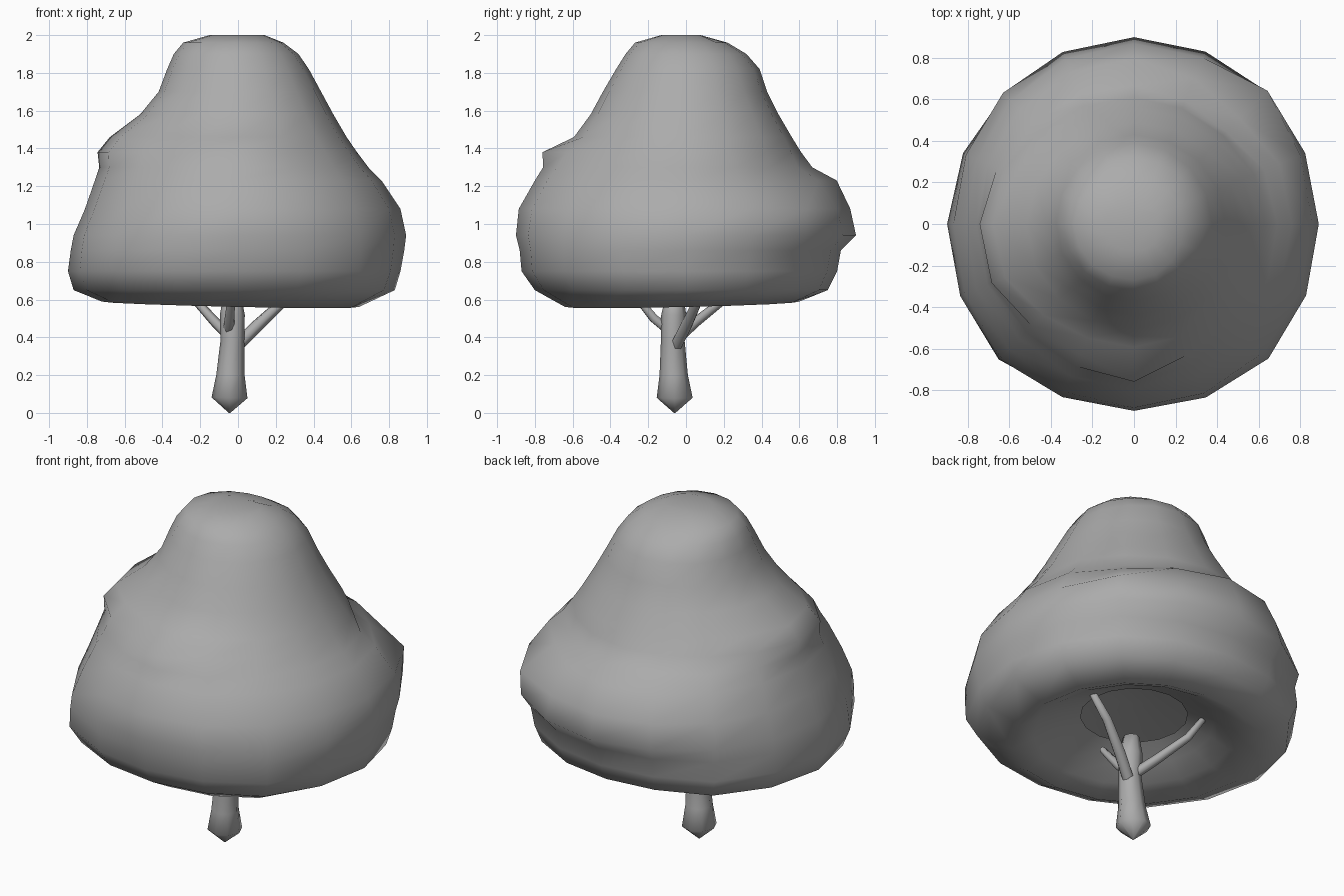
import bpy, bmesh, math
from mathutils import Vector

cube = bpy.data.objects.get("Cube")
if cube:
    bpy.data.objects.remove(cube, do_unlink=True)

# One plain grey for the whole tree
grey = bpy.data.materials.new("plain_grey")
grey.use_nodes = True
colour = (0.41, 0.41, 0.41, 1)
grey.diffuse_color = colour
grey.node_tree.nodes["Principled BSDF"].inputs["Base Color"].default_value = colour


def skin(name, rings, angle=80):
    """Bridge equal-length rings of points into a smooth closed tube."""
    bm = bmesh.new()
    loops = [[bm.verts.new(p) for p in ring] for ring in rings]
    n = len(loops[0])
    for low, high in zip(loops, loops[1:]):
        for i in range(n):
            j = (i + 1) % n
            bm.faces.new((low[i], low[j], high[j], high[i]))
    bm.faces.new(loops[0][::-1])
    bm.faces.new(loops[-1])
    bmesh.ops.recalc_face_normals(bm, faces=bm.faces)
    mesh = bpy.data.meshes.new(name)
    bm.to_mesh(mesh)
    bm.free()
    mesh.materials.append(grey)
    obj = bpy.data.objects.new(name, mesh)
    bpy.context.collection.objects.link(obj)
    bpy.ops.object.select_all(action="DESELECT")
    obj.select_set(True)
    bpy.context.view_layer.objects.active = obj
    bpy.ops.object.shade_smooth_by_angle(angle=math.radians(angle))


def circle(radius, z, count):
    angles = [math.tau * i / count for i in range(count)]
    return [Vector((radius * math.cos(a), radius * math.sin(a), z)) for a in angles]


def tube(name, path, radii, count):
    """Tapered limb through the given points."""
    pts = [Vector(p) for p in path]
    turn = (pts[-1] - pts[0]).to_track_quat("Z", "Y")
    skin(name, [[p + turn @ c for c in circle(r, 0, count)] for p, r in zip(pts, radii)])


# Canopy: four side profiles blended around the axis
heights = (.575, .65, .75, .86, .94, 1.08, 1.23, 1.3, 1.38, 1.46, 1.58, 1.7, 1.82, 1.9, 1.96, 2)
left = (.64, .83, .86, .88, .89, .86, .76, .69, .63, .575, .505, .44, .375, .32, .24, .14)
back = (.60, .75, .80, .82, .90, .87, .80, .67, .61, .56, .49, .43, .39, .32, .22, .07)
right = (.72, .87, .90, .885, .87, .81, .755, .71, .655, .59, .51, .42, .375, .34, .29, .15)
front = (.64, .80, .87, .88, .90, .885, .80, .745, .68, .59, .505, .44, .37, .32, .27, .13)
sides = (left, back, right, front)
SEGMENTS = 16

# Swellings: direction in degrees, angular width, height, vertical width, amount
swells = (
    (43, .25, 1.04, .07, .07),     # knob on the back left
    (52, .35, 1.25, .11, -.07),    # dip above the knob
    (190, .55, 1.42, .10, .115),   # shoulder on the right
    (275, .2, 1.37, .05, .10),     # small knob in front
    (135, .30, .72, .18, .035),
    (225, .35, .80, .20, .04),
    (315, .35, .75, .22, .045),
)


def canopy_ring(level):
    ring = []
    for i in range(SEGMENTS):
        a = math.tau * i / SEGMENTS
        q, t = divmod(i * 4 / SEGMENTS, 1)
        w = (1 - math.cos(math.pi * t)) / 2
        q = int(q)
        r = sides[q][level] * (1 - w) + sides[(q + 1) % 4][level] * w
        z = heights[level]
        for degrees, wide, centre, tall, amount in swells:
            off = math.remainder(a - math.radians(degrees), math.tau)
            r += amount * math.exp(-(off / wide) ** 2 - ((z - centre) / tall) ** 2)
        if level == 0:
            # the rim hangs lowest at the front left
            z += .02 * math.cos(a - math.radians(135))
        ring.append((r * math.cos(a), r * math.sin(a), z))
    return ring


# Hollow underside leads up to an undercut pocket above the trunk
hollow = [circle(r, z, SEGMENTS) for r, z in
          ((.12, .87), (.46, .82), (.29, .73), (.43, .67), (.54, .61))]
skin("canopy", hollow + [canopy_ring(k) for k in range(len(heights))])

# Trunk with a pointed foot
tube("trunk",
     [(-.045, -.06, 0), (-.045, -.06, .08), (-.04, -.065, .2), (-.03, -.07, .38),
      (-.03, -.065, .52), (-.03, -.06, .63)],
     (.004, .095, .075, .063, .066, .045), 8)

# Branches
tube("left_branch", [(-.02, -.06, .34), (.1, 0, .46), (.24, .06, .59), (.41, .07, .78)],
     (.035, .034, .028, .02), 6)
tube("back_branch", [(-.03, -.05, .39), (-.12, .05, .48), (-.22, .19, .59), (-.3, .27, .74)],
     (.03, .027, .022, .016), 6)
tube("front_branch", [(-.05, -.08, .43), (-.045, -.17, .5), (-.03, -.3, .66)],
     (.03, .026, .018), 6)
